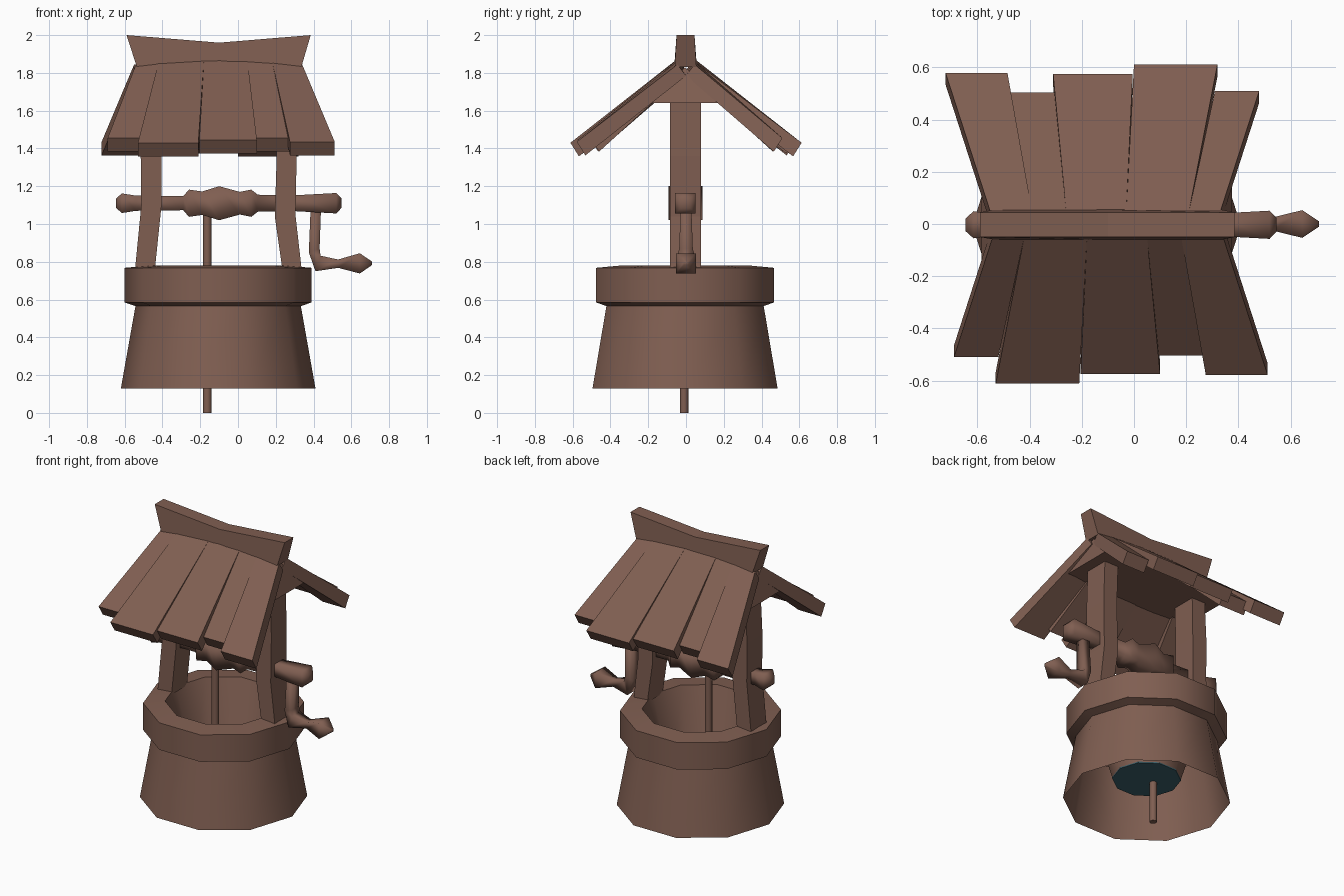
import bpy, bmesh, math
from mathutils import Vector

if "Cube" in bpy.data.objects:
    bpy.data.objects.remove(bpy.data.objects["Cube"])

CX, CY = -0.105, -0.005   # centre of the well


def material(name, rgb):
    m = bpy.data.materials.new(name)
    m.diffuse_color = (*rgb, 1)
    m.use_nodes = True
    m.node_tree.nodes["Principled BSDF"].inputs["Base Color"].default_value = m.diffuse_color
    return m


BROWN = material("brown_wood", (0.215, 0.113, 0.083))
TEAL = material("dark_teal_water", (0.045, 0.12, 0.15))


def loft(name, rings, mat=BROWN, caps=True, smooth=None):
    """Join rings of equal point count into one skin."""
    bm = bmesh.new()
    vs = [[bm.verts.new(p) for p in r] for r in rings]
    n = len(rings[0])
    for a, b in zip(vs, vs[1:]):
        for j in range(n):
            k = (j + 1) % n
            bm.faces.new((a[j], a[k], b[k], b[j]))
    if caps:
        bm.faces.new(vs[0][::-1])
        bm.faces.new(vs[-1])
        bmesh.ops.recalc_face_normals(bm, faces=bm.faces)
    me = bpy.data.meshes.new(name)
    bm.to_mesh(me)
    bm.free()
    me.materials.append(mat)
    ob = bpy.data.objects.new(name, me)
    bpy.context.collection.objects.link(ob)
    if smooth:
        bpy.ops.object.select_all(action='DESELECT')
        ob.select_set(True)
        bpy.context.view_layer.objects.active = ob
        bpy.ops.object.shade_smooth_by_angle(angle=math.radians(smooth))
    return ob


def circle(r, z, n=10, x=CX, y=CY):
    return [(x + r * math.cos(2 * math.pi * i / n),
             y + r * math.sin(2 * math.pi * i / n), z) for i in range(n)]


def rect_z(x0, x1, y0, y1, z):
    return [(x0, y0, z), (x1, y0, z), (x1, y1, z), (x0, y1, z)]


def rect_x(x, y, z, h, k=None):
    k = k or h
    return [(x, y - h, z - k), (x, y + h, z - k), (x, y + h, z + k), (x, y - h, z + k)]


# Stone base, open underneath
loft("well_base", [circle(0.515, 0.13), circle(0.437, 0.57)], caps=False, smooth=42)

# Rim and tapering shaft
loft("well_rim", [circle(r, z) for r, z in
     ((0.437, 0.565), (0.495, 0.585), (0.495, 0.768), (0.36, 0.78), (0.21, 0.28))],
     caps=False, smooth=42)

# Water at the bottom of the shaft
loft("water", [circle(0.212, 0.278), circle(0.212, 0.286)], mat=TEAL)

# Rope
loft("rope", [circle(0.023, z, 8, -0.163, -0.01) for z in (0.0, 1.1)], smooth=50)

# Bent posts
for name, pts in (("left_post", ((-0.545, -0.44, 0.76), (-0.512, -0.405, 1.1),
                                 (-0.515, -0.405, 1.36), (-0.50, -0.40, 1.66))),
                  ("right_post", ((0.235, 0.337, 0.76), (0.195, 0.305, 1.04),
                                  (0.205, 0.31, 1.36), (0.195, 0.30, 1.66)))):
    loft(name, [rect_z(a, b, -0.085, 0.08, z) for a, b, z in pts])

# Triangular beam under the roof
loft("gable_beam", [[(xb, -0.215, 1.64), (xb, 0.205, 1.64), (xt, -0.005, 1.83)]
                    for xb, xt in ((-0.585, -0.53), (0.375, 0.32))])

# Ridge board, sagging in the middle
loft("ridge_board", [
    [(xb, -0.06, zb), (xb, 0.055, zb), (xt, 0.045, zt), (xt, -0.05, zt)]
    for xb, xt, zb, zt in ((-0.535, -0.59, 1.83, 2.0), (-0.1, -0.1, 1.865, 1.96),
                           (0.335, 0.385, 1.83, 2.0))])

# Roof planks: top left/right, bottom left/right, reach, end height
PLANKS = ((-0.54, -0.42, -0.69, -0.52, 0.51, 1.455),
          (-0.42, -0.18, -0.53, -0.21, 0.612, 1.43),
          (-0.18, 0.05, -0.205, 0.10, 0.575, 1.445),
          (0.05, 0.18, 0.09, 0.285, 0.505, 1.455),
          (0.18, 0.34, 0.275, 0.512, 0.578, 1.435))


def ridge_z(x):
    return 1.875 - 0.03 * ((x - CX) / 0.44) ** 2


for side in (1, -1):          # back slope is the front turned half a turn
    for i, (a, b, c, d, reach, z) in enumerate(PLANKS):
        za, zb = ridge_z(a), ridge_z(b)
        top = [(a, -0.045, za), (b, -0.045, zb), (b, 0.0, zb - 0.06), (a, 0.0, za - 0.06)]
        q = reach - 0.045
        end = [(c, -reach, z), (d, -reach, z), (d, -q, z - 0.072), (c, -q, z - 0.072)]
        rings = [top, end]
        if side < 0:
            rings = [[(2 * CX - x, -y, w) for x, y, w in r] for r in rings]
        loft(("front" if side > 0 else "back") + f"_roof_plank_{i + 1}", rings)

# Carved axle
loft("axle", [rect_x(x, -0.003, 1.11, r) for x, r in
     ((-0.645, 0.025), (-0.615, 0.052), (-0.54, 0.04), (-0.29, 0.037), (-0.26, 0.072),
      (-0.19, 0.062), (-0.1, 0.09), (0.01, 0.06), (0.07, 0.072), (0.105, 0.045),
      (0.3, 0.042), (0.52, 0.054), (0.547, 0.026))], smooth=100)

# Crank arm and handle in one bent bar
arm = [[(a, -h, za), (b, -h, zb), (b, h, zb), (a, h, za)] for a, b, za, zb, h in
       ((0.385, 0.44, 1.1, 1.1, 0.028), (0.375, 0.432, 0.85, 0.87, 0.036),
        (0.41, 0.437, 0.75, 0.832, 0.045), (0.53, 0.53, 0.768, 0.812, 0.025),
        (0.645, 0.645, 0.738, 0.845, 0.053), (0.71, 0.71, 0.783, 0.801, 0.01))]
loft("crank_handle", arm, smooth=100)
